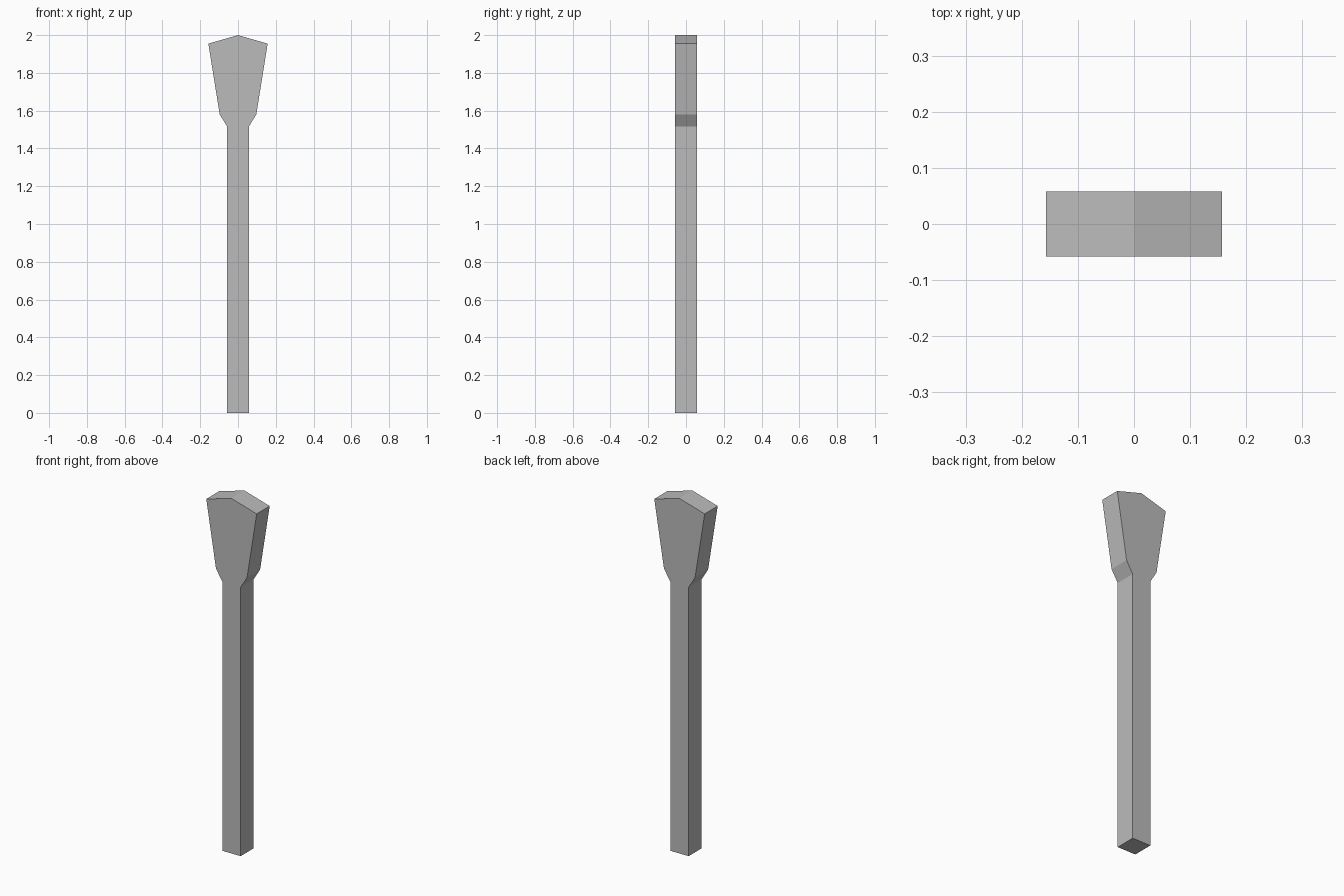
import bpy
import bmesh

cube = bpy.data.objects.get("Cube")
if cube:
    bpy.data.objects.remove(cube, do_unlink=True)

HALF_DEPTH = 0.058

# Single plain grey
grey = bpy.data.materials.new("plain grey")
grey.use_nodes = True
colour = (0.5, 0.5, 0.5, 1)
grey.diffuse_color = colour
grey.node_tree.nodes["Principled BSDF"].inputs["Base Color"].default_value = colour

# Right half of the outline: shaft, flared neck, widening head, shoulder
half = [(0.057, 0), (0.057, 1.515), (0.097, 1.58), (0.157, 1.955)]
peak = [(0, 2.0)]
outline = half + peak + [(-x, z) for x, z in reversed(half)]

# Extrude the mirrored outline through the depth
bm = bmesh.new()
front = bm.faces.new([bm.verts.new((x, -HALF_DEPTH, z)) for x, z in outline])
extruded = bmesh.ops.extrude_face_region(bm, geom=[front], use_keep_orig=True)
back = [v for v in extruded["geom"] if isinstance(v, bmesh.types.BMVert)]
bmesh.ops.translate(bm, verts=back, vec=(0, 2 * HALF_DEPTH, 0))
bmesh.ops.recalc_face_normals(bm, faces=bm.faces)

mesh = bpy.data.meshes.new("flared_post")
bm.to_mesh(mesh)
bm.free()
mesh.materials.append(grey)
post = bpy.data.objects.new("flared_post", mesh)
bpy.context.collection.objects.link(post)
